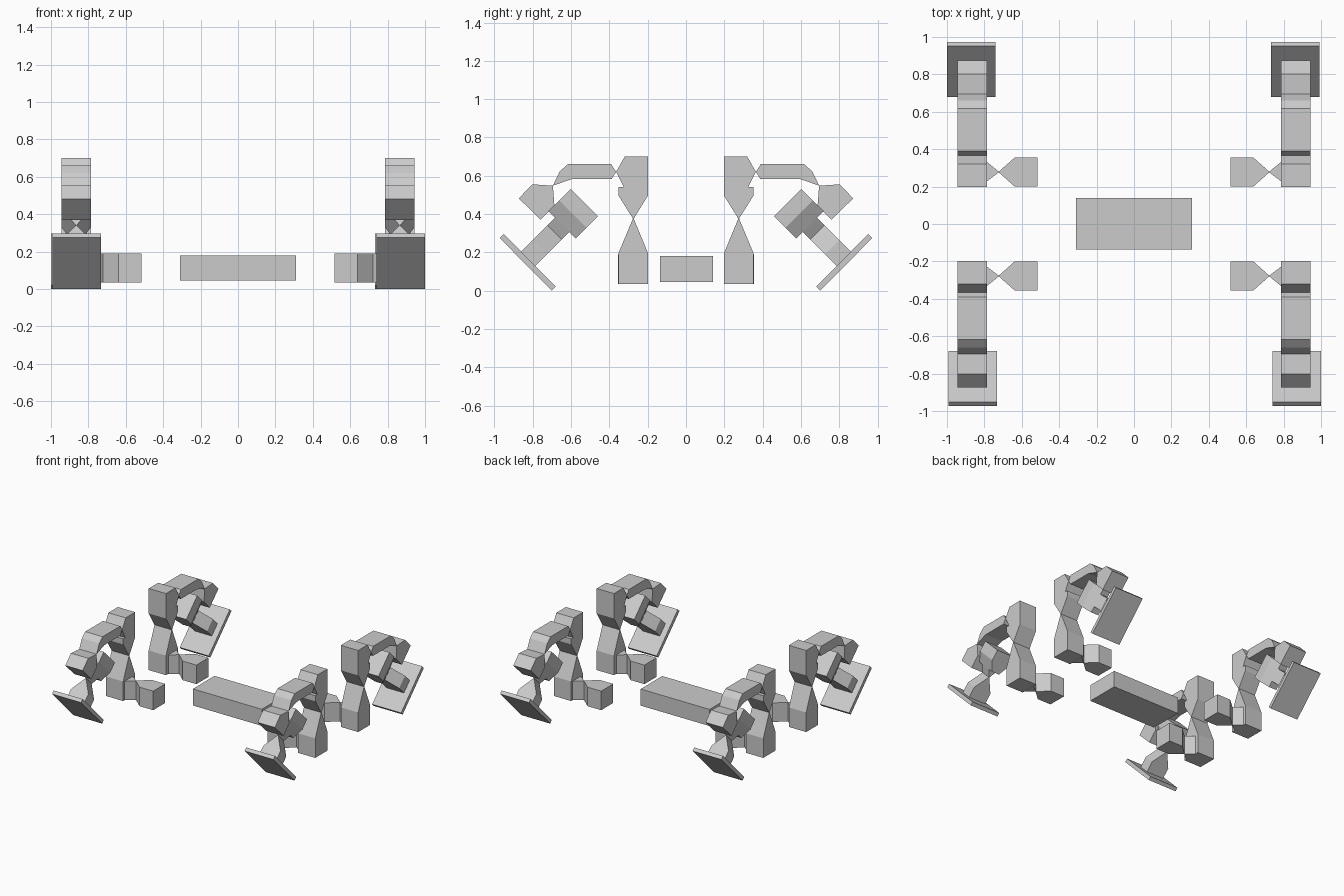
import bpy, bmesh

if "Cube" in bpy.data.objects:
    bpy.data.objects.remove(bpy.data.objects["Cube"])

X0, X1 = 0.787, 0.943          # leg thickness range along x
XC, HX = 0.865, 0.078


def mesh_object(name, rings, sx=1, sy=1):
    """Skin a stack of equal-length point rings, cap both ends."""
    bm = bmesh.new()
    rows = [[bm.verts.new((x * sx, y * sy, z)) for x, y, z in r] for r in rings]
    n = len(rows[0])
    for a, b in zip(rows, rows[1:]):
        for i in range(n):
            j = (i + 1) % n
            bm.faces.new((a[i], a[j], b[j], b[i]))
    bm.faces.new(rows[0][::-1])
    bm.faces.new(rows[-1])
    bmesh.ops.recalc_face_normals(bm, faces=bm.faces)
    me = bpy.data.meshes.new(name)
    bm.to_mesh(me)
    bm.free()
    ob = bpy.data.objects.new(name, me)
    bpy.context.collection.objects.link(ob)
    return ob


def side_prism(name, profile, sx, sy, x0=X0, x1=X1):
    """Extrude a (y, z) profile along x."""
    return mesh_object(name, [[(x, y, z) for y, z in profile] for x in (x0, x1)], sx, sy)


def ankle_loft(name, sections, sx, sy):
    """Rectangles (distance, half across, half x) along the 45 degree shin axis."""
    k = 0.7071
    rings = []
    for t, a, h in sections:
        cy, cz = 0.53 + t * k, 0.46 - t * k
        rings.append([(XC + u * h, cy + v * a * k, cz + v * a * k)
                      for u, v in ((-1, -1), (1, -1), (1, 1), (-1, 1))])
    return mesh_object(name, rings, sx, sy)


def build_leg(tag, sx, sy):
    # hip link: block pinched to a vertical hinge line
    hip = [(0.515, 0.2), (0.638, 0.2), (0.723, 0.276), (0.79, 0.225), (0.79, 0.335),
           (0.723, 0.28), (0.638, 0.355), (0.515, 0.355)]
    mesh_object("hip_link_" + tag, [[(x, y, z) for x, y in hip] for z in (0.035, 0.19)], sx, sy)
    # upright: lower block, pinched waist, upper block with elbow point
    side_prism("upright_" + tag, [
        (0.198, 0.036), (0.353, 0.036), (0.353, 0.195), (0.277, 0.376), (0.353, 0.497),
        (0.353, 0.542), (0.326, 0.542), (0.365, 0.62), (0.32, 0.7), (0.198, 0.7),
        (0.198, 0.497), (0.273, 0.376), (0.198, 0.195)], sx, sy)
    # horizontal arm bending down to the knee
    side_prism("arm_" + tag, [
        (0.365, 0.62), (0.39, 0.66), (0.617, 0.66), (0.66, 0.622), (0.695, 0.548),
        (0.595, 0.583), (0.388, 0.583)], sx, sy)
    # knee block with hinge point
    side_prism("knee_block_" + tag, [
        (0.695, 0.548), (0.802, 0.555), (0.873, 0.482), (0.76, 0.37), (0.687, 0.445)], sx, sy)
    # ankle block narrowing towards the shin
    ankle_loft("ankle_block_" + tag, [(0, 0.1, HX), (0.085, 0.1, HX), (0.165, 0.1, 0.035)], sx, sy)
    # shin, pinched near the top
    ankle_loft("shin_" + tag, [(0.165, 0.052, 0.035), (0.22, 0.052, 0.002),
                               (0.33, 0.052, HX), (0.42, 0.052, HX)], sx, sy)
    # tilted foot plate
    shift = 0.0 if sx * sy < 0 else -0.008
    side_prism("foot_plate_" + tag, [(0.68, 0.021), (0.701, 0), (0.973, 0.275), (0.952, 0.296)],
               sx, sy, 0.74 + shift, 1.0 + shift)


# central body
mesh_object("body", [[(x, y, z) for x, y in ((-0.31, -0.137), (0.31, -0.137), (0.31, 0.14), (-0.31, 0.14))]
                     for z in (0.045, 0.18)])

for side, sx in (("left", -1), ("right", 1)):
    for end, sy in (("front", -1), ("back", 1)):
        build_leg(end + "_" + side, sx, sy)
